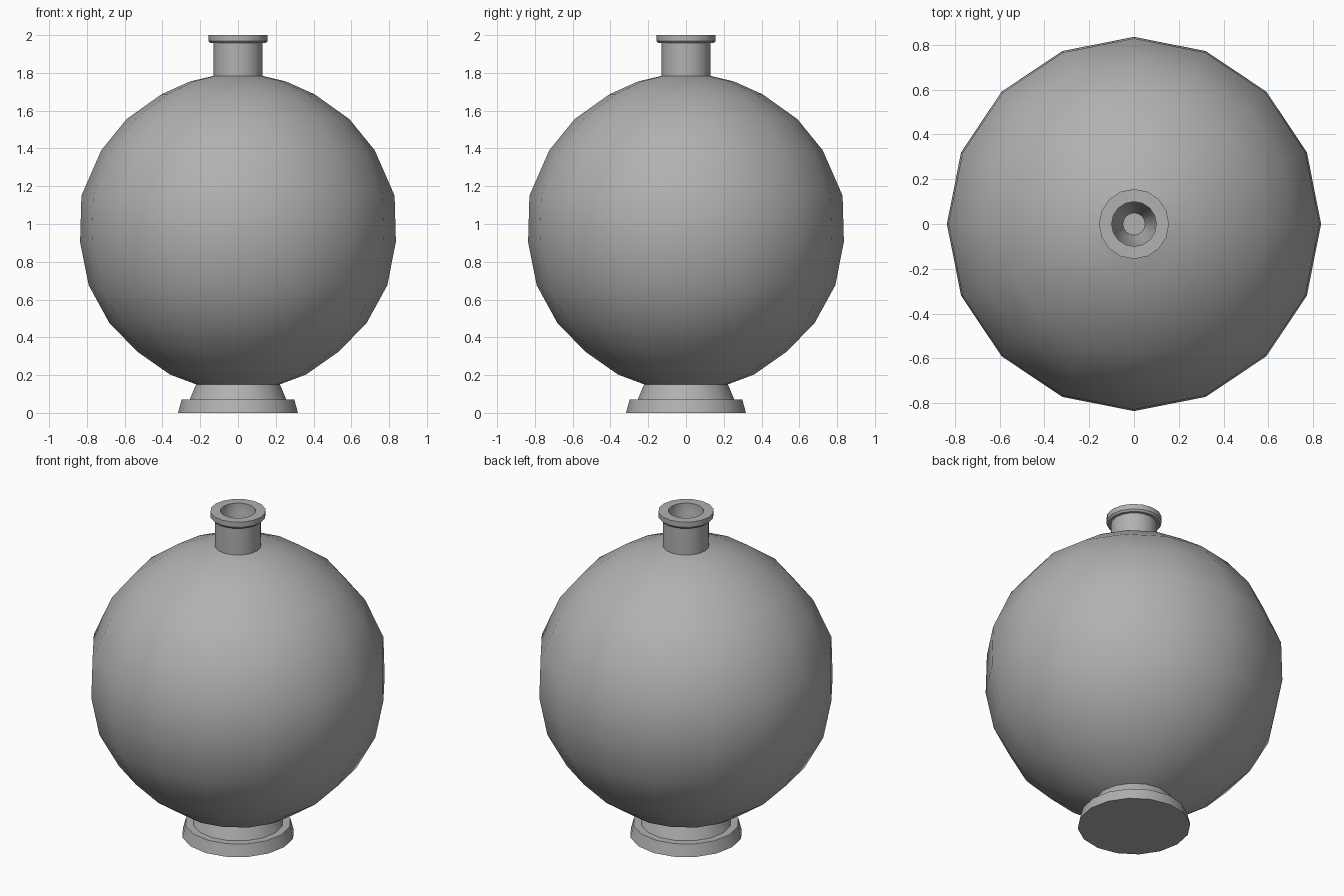
import bpy, bmesh, math

if "Cube" in bpy.data.objects:
    bpy.data.objects.remove(bpy.data.objects["Cube"])

SIDES = 16

# Dark grey surface shared by all parts
dark_grey = bpy.data.materials.new("dark_grey")
dark_grey.diffuse_color = (0.44, 0.44, 0.44, 1)
dark_grey.use_nodes = True
dark_grey.node_tree.nodes["Principled BSDF"].inputs["Base Color"].default_value = dark_grey.diffuse_color


def lathe(name, profile, cap_start=False, cap_end=False):
    """Revolve (radius, z) points, listed from bottom to top, around z."""
    bm = bmesh.new()
    rings = []
    for r, z in profile:
        rings.append([bm.verts.new((r * math.cos(2 * math.pi * i / SIDES),
                                    r * math.sin(2 * math.pi * i / SIDES), z))
                      for i in range(SIDES)])
    for low, high in zip(rings, rings[1:]):
        for i in range(SIDES):
            j = (i + 1) % SIDES
            bm.faces.new((low[i], low[j], high[j], high[i]))
    if cap_start:
        bm.faces.new(rings[0][::-1])
    if cap_end:
        bm.faces.new(rings[-1])
    mesh = bpy.data.meshes.new(name)
    bm.to_mesh(mesh)
    bm.free()
    mesh.materials.append(dark_grey)
    obj = bpy.data.objects.new(name, mesh)
    bpy.context.collection.objects.link(obj)
    bpy.ops.object.select_all(action='DESELECT')
    obj.select_set(True)
    bpy.context.view_layer.objects.active = obj
    bpy.ops.object.shade_smooth_by_angle(angle=math.radians(35))
    return obj


# Stepped foot with a flat underside
lathe("foot", [(0.317, 0), (0.298, 0.072), (0.255, 0.072), (0.222, 0.151)],
      cap_start=True)

# Round flask body
lathe("flask_body", [(0.222, 0.151), (0.36, 0.203), (0.53, 0.322),
                     (0.68, 0.474), (0.79, 0.675), (0.836, 0.905),
                     (0.829, 1.15), (0.724, 1.39), (0.59, 1.555),
                     (0.405, 1.687), (0.253, 1.755), (0.13, 1.784)])

# Neck, flared lip and tapering mouth with a small flat floor
lathe("neck_and_mouth", [(0.13, 1.784), (0.13, 1.957), (0.147, 1.957),
                         (0.156, 1.968), (0.156, 2.0), (0.10, 2.0),
                         (0.10, 1.95), (0.05, 1.78)], cap_end=True)
